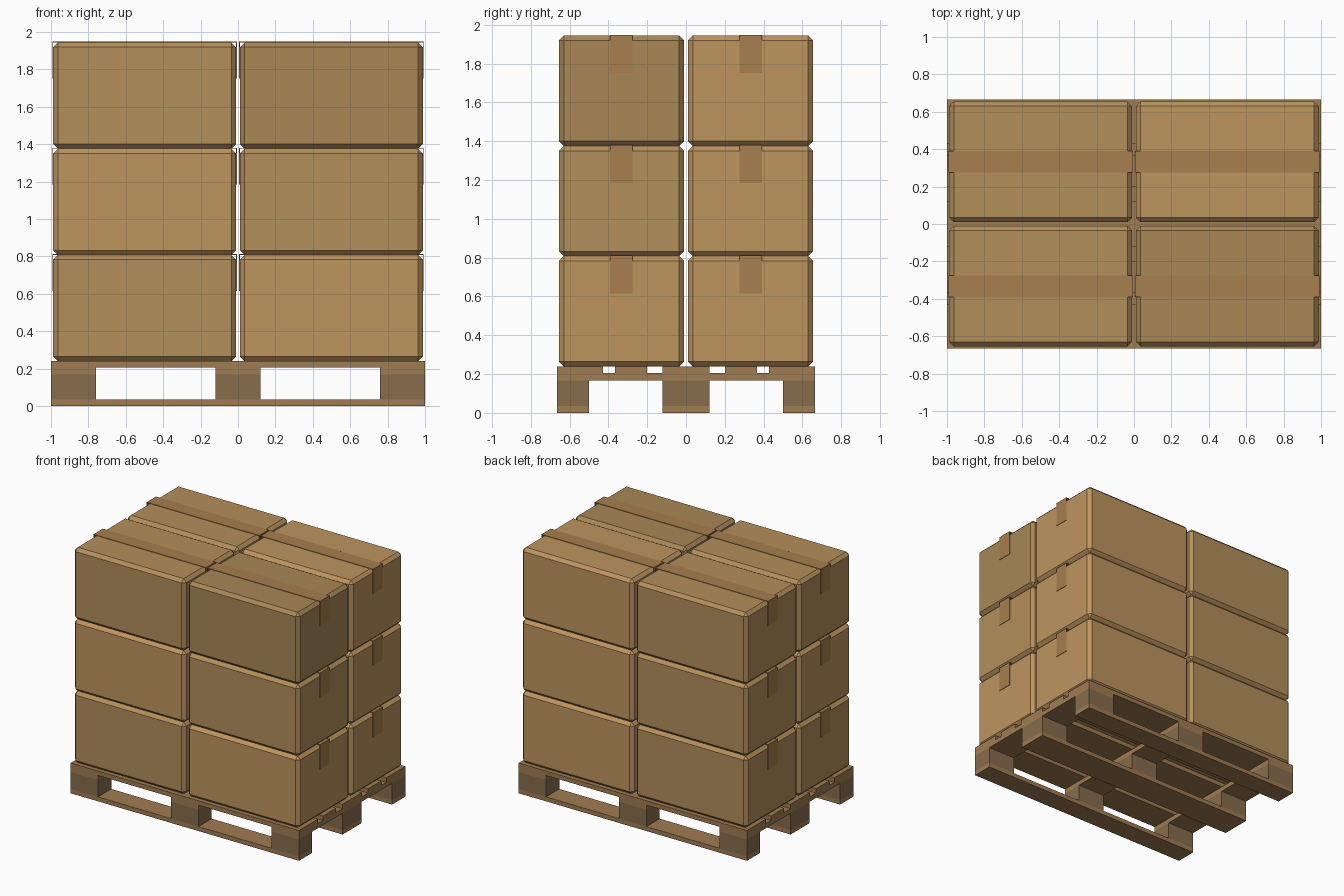
import bpy, bmesh

if "Cube" in bpy.data.objects:
    bpy.data.objects.remove(bpy.data.objects["Cube"])


def material(name, hex_code):
    rgb = [int(hex_code[i:i + 2], 16) / 255 for i in (0, 2, 4)]
    m = bpy.data.materials.new(name)
    m.diffuse_color = [((c + 0.055) / 1.055) ** 2.4 for c in rgb] + [1]
    m.use_nodes = True
    m.node_tree.nodes["Principled BSDF"].inputs["Base Color"].default_value = m.diffuse_color
    return m


WOOD = material("pallet_wood", "A07C52")
BLOCK = material("block_wood", "876D4C")
TAPE = material("tape_brown", "A87E4E")
CARD = [material("cardboard_light", "BE955F"),
        material("cardboard_mid", "B48F5B"),
        material("cardboard_dark", "A88756")]


def finish(name, bm, mat):
    bmesh.ops.recalc_face_normals(bm, faces=bm.faces)
    me = bpy.data.meshes.new(name)
    bm.to_mesh(me)
    bm.free()
    me.materials.append(mat)
    ob = bpy.data.objects.new(name, me)
    bpy.context.collection.objects.link(ob)
    return ob


def slab(name, x, y, z, mat, chamfer=0):
    """Box between (min, max) pairs, optionally with chamfered edges."""
    bm = bmesh.new()
    bmesh.ops.create_cube(bm, size=1)
    for v in bm.verts:
        v.co = [(a + b) / 2 + c * (b - a) for c, (a, b) in zip(v.co, (x, y, z))]
    if chamfer:
        bmesh.ops.bevel(bm, geom=bm.edges[:], offset=chamfer, segments=1,
                        affect='EDGES')
    return finish(name, bm, mat)


def tape_strip(name, x, y, top):
    """Flat U profile folded over the box top and down both ends."""
    t, drop = 0.004, 0.192
    x0, x1, low = x[0], x[1], top - drop
    profile = [(x0 - t, low), (x0 - t, top + t), (x1 + t, top + t), (x1 + t, low),
               (x1, low), (x1, top), (x0, top), (x0, low)]
    bm = bmesh.new()
    face = bm.faces.new([bm.verts.new((px, y[0], pz)) for px, pz in profile])
    ext = bmesh.ops.extrude_face_region(bm, geom=[face])
    verts = [g for g in ext["geom"] if isinstance(g, bmesh.types.BMVert)]
    bmesh.ops.translate(bm, verts=verts, vec=(0, y[1] - y[0], 0))
    return finish(name, bm, TAPE)


# Pallet: runners, blocks, cross boards, deck boards
cols = [(-1, -0.76), (-0.12, 0.12), (0.76, 1)]
rows = [(-0.665, -0.5), (-0.12, 0.12), (0.5, 0.665)]
for row in rows:
    slab("bottom_runner", (-1, 1), row, (0, 0.035), WOOD)
    for col in cols:
        slab("pallet_block", col, row, (0.035, 0.168), BLOCK)
for col in cols:
    slab("cross_board", col, (-0.665, 0.665), (0.168, 0.205), WOOD)
for row in [(-0.665, -0.427), (-0.365, -0.2), (-0.122, 0.122), (0.2, 0.365), (0.427, 0.665)]:
    slab("deck_board", (-1, 1), row, (0.205, 0.24), WOOD)

# Cartons: three layers of 2 x 2, each with a tape strip
shades = {(0, -1, -1): 1, (0, 1, -1): 0, (0, -1, 1): 1, (0, 1, 1): 0,
          (1, -1, -1): 0, (1, 1, -1): 1, (1, -1, 1): 1, (1, 1, 1): 0,
          (2, -1, -1): 1, (2, 1, -1): 2, (2, -1, 1): 1, (2, 1, 1): 0}
HEIGHT = 0.568
for (layer, sx, sy), shade in shades.items():
    x = sorted((sx * 0.01, sx * 0.988))
    y = sorted((sy * 0.01, sy * 0.655))
    z = 0.24 + layer * HEIGHT
    slab("carton", x, y, (z, z + HEIGHT), CARD[shade], 0.025)
    mid = sum(y) / 2
    tape_strip("tape_strip", x, (mid - 0.058, mid + 0.058), z + HEIGHT)
